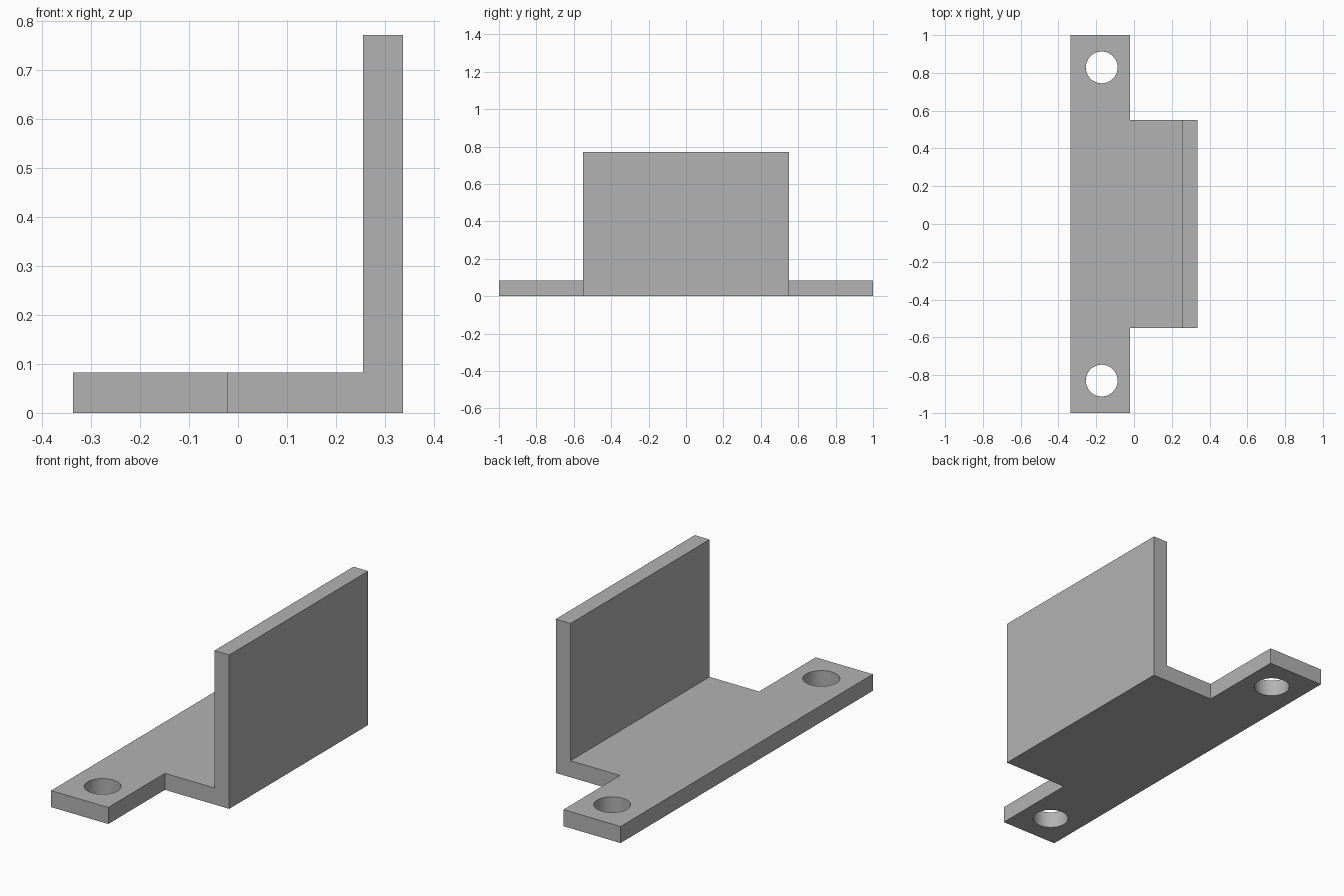
import bpy
import bmesh
import math

cube = bpy.data.objects.get("Cube")
if cube:
    bpy.data.objects.remove(cube, do_unlink=True)

grey = bpy.data.materials.new("plain grey")
grey.use_nodes = True
colour = (0.45, 0.45, 0.45, 1)
grey.diffuse_color = colour
grey.node_tree.nodes["Principled BSDF"].inputs["Base Color"].default_value = colour

LEFT, RIGHT = -0.337, 0.337
STRIP_EDGE, WALL_FACE = -0.02, 0.255
HALF_LENGTH, HALF_BODY = 1.0, 0.551
THICKNESS, HEIGHT = 0.083, 0.772
HOLE_X, HOLE_Y, HOLE_RADIUS = -0.171, 0.829, 0.084


def extrude_up(bm, face, height):
    """Raise a face straight up and return the new top vertices."""
    result = bmesh.ops.extrude_face_region(bm, geom=[face])
    top = [v for v in result["geom"] if isinstance(v, bmesh.types.BMVert)]
    bmesh.ops.translate(bm, verts=top, vec=(0, 0, height))
    return top


# Angle bracket: flat footprint with mounting ears, then the upright wall
bm = bmesh.new()
half = [(RIGHT, HALF_BODY), (WALL_FACE, HALF_BODY), (STRIP_EDGE, HALF_BODY),
        (STRIP_EDGE, HALF_LENGTH), (LEFT, HALF_LENGTH)]
outline = half + [(x, -y) for x, y in reversed(half)]
verts = [bm.verts.new((x, y, 0)) for x, y in outline]
footprint = bm.faces.new(verts)
bmesh.utils.face_split(footprint, verts[1], verts[-2])
wall_base = min(bm.faces, key=lambda f: f.calc_area())
plate_base = max(bm.faces, key=lambda f: f.calc_area())
result = bmesh.ops.extrude_face_region(bm, geom=[wall_base, plate_base],
                                       use_keep_orig=True)
top = [v for v in result["geom"] if isinstance(v, bmesh.types.BMVert)]
bmesh.ops.translate(bm, verts=top, vec=(0, 0, THICKNESS))
wall_top = max((f for f in result["geom"] if isinstance(f, bmesh.types.BMFace)),
               key=lambda f: f.calc_center_median().x)
extrude_up(bm, wall_top, HEIGHT - THICKNESS)
# Merge coplanar faces along the wall
bmesh.ops.recalc_face_normals(bm, faces=bm.faces)
bmesh.ops.dissolve_limit(bm, angle_limit=math.radians(1),
                         verts=bm.verts, edges=bm.edges)
mesh = bpy.data.meshes.new("angle_bracket")
bm.to_mesh(mesh)
bm.free()
mesh.materials.append(grey)
bracket = bpy.data.objects.new("angle_bracket", mesh)
bpy.context.collection.objects.link(bracket)

# Round screw hole in each ear
cutters = []
for name, side in (("front", -1), ("back", 1)):
    bpy.ops.mesh.primitive_cylinder_add(
        vertices=64, radius=HOLE_RADIUS, depth=0.4,
        location=(HOLE_X, side * HOLE_Y, THICKNESS / 2))
    cutter = bpy.context.object
    cutter.name = name + "_hole_cutter"
    cutter.data.materials.append(grey)
    cutter.hide_render = True
    cutters.append(cutter)
    cut = bracket.modifiers.new(name + "_hole", "BOOLEAN")
    cut.operation = "DIFFERENCE"
    cut.solver = "EXACT"
    cut.object = cutter

bpy.ops.object.select_all(action="DESELECT")
bracket.select_set(True)
bpy.context.view_layer.objects.active = bracket
for name in [m.name for m in bracket.modifiers]:
    bpy.ops.object.modifier_apply(modifier=name)
for cutter in cutters:
    bpy.data.objects.remove(cutter, do_unlink=True)
bpy.ops.object.shade_smooth_by_angle(angle=math.radians(30))
